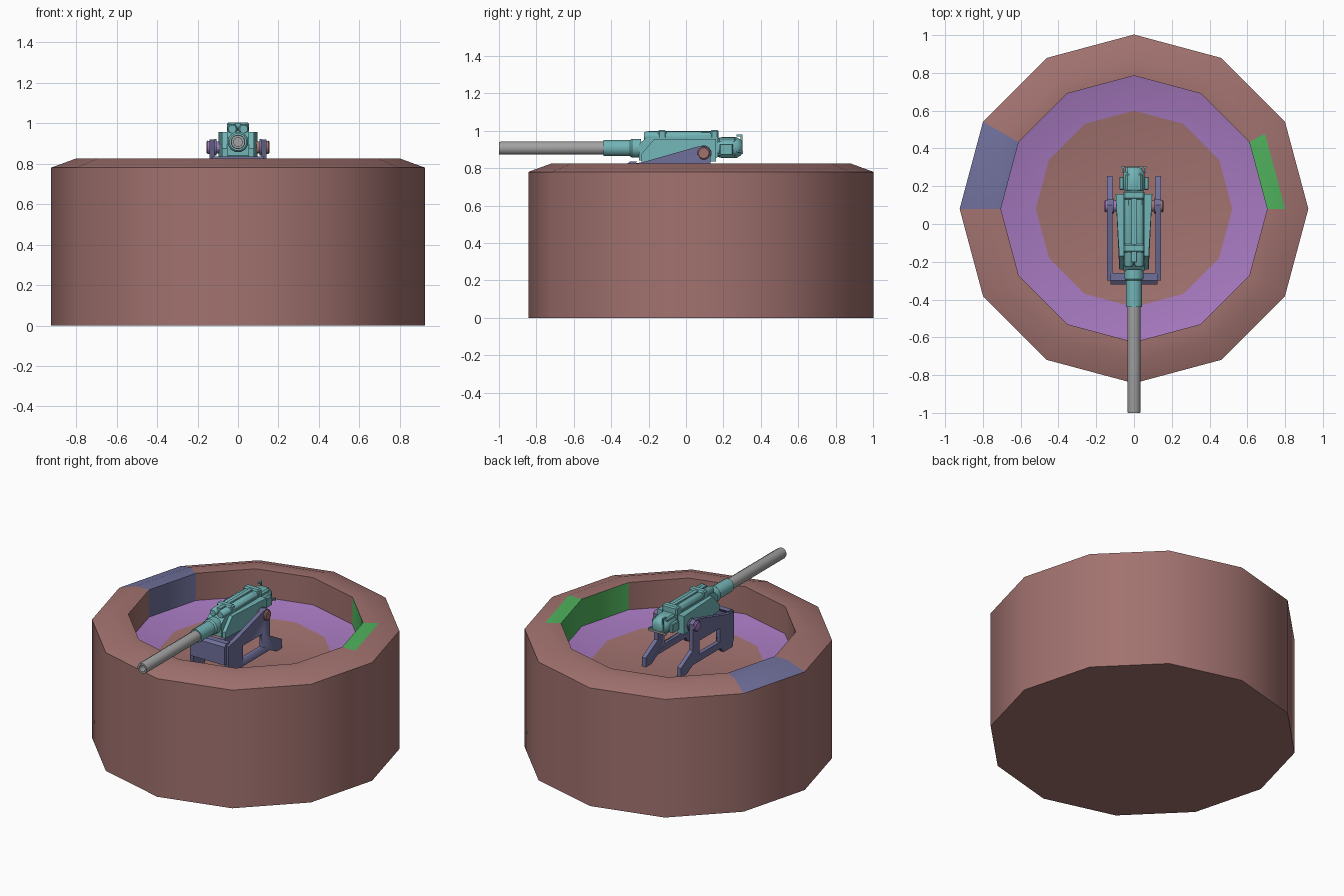
import bpy, bmesh, math
from mathutils import Matrix, Vector

cube = bpy.data.objects.get("Cube")
if cube:
    bpy.data.objects.remove(cube, do_unlink=True)


def material(name, r, g, b):
    m = bpy.data.materials.new(name)
    m.use_nodes = True
    m.diffuse_color = (r, g, b, 1)
    m.node_tree.nodes["Principled BSDF"].inputs["Base Color"].default_value = (r, g, b, 1)
    return m


BROWN = material("dusty red", .36, .17, .16)
PURPLE = material("violet", .38, .19, .52)
SLATE = material("slate blue", .16, .16, .33)
GREEN = material("green", .08, .45, .11)
TEAL = material("teal", .17, .46, .47)
GREY = material("steel grey", .36, .36, .36)


def finish(name, bm, *mats, angle=35):
    bmesh.ops.recalc_face_normals(bm, faces=bm.faces)
    me = bpy.data.meshes.new(name)
    bm.to_mesh(me)
    bm.free()
    ob = bpy.data.objects.new(name, me)
    bpy.context.collection.objects.link(ob)
    for m in mats:
        me.materials.append(m)
    bpy.ops.object.select_all(action='DESELECT')
    ob.select_set(True)
    bpy.context.view_layer.objects.active = ob
    bpy.ops.object.shade_smooth_by_angle(angle=math.radians(angle))
    return ob


def box(name, x, y, z, mat, bevel=0.0):
    """Box from (low, high) ranges."""
    bm = bmesh.new()
    bmesh.ops.create_cube(bm, size=1)
    for v in bm.verts:
        v.co = [lo + (c + .5) * (hi - lo) for c, (lo, hi) in zip(v.co, (x, y, z))]
    if bevel:
        bmesh.ops.bevel(bm, geom=bm.edges[:], offset=bevel, segments=1, affect='EDGES')
    return finish(name, bm, mat)


def lathe(name, profile, origin, axis, mat, sides=12):
    """Closed profile of (distance along axis, radius) turned about the axis."""
    turn = Vector((0, 0, 1)).rotation_difference(Vector(axis)).to_matrix()
    bm = bmesh.new()
    rings = []
    for d, r in profile:
        rings.append([bm.verts.new(turn @ Vector((r * math.cos(a), r * math.sin(a), d)) + Vector(origin))
                      for a in (math.tau * (i + .5) / sides for i in range(sides))])
    for lo, hi in zip(rings, rings[1:]):
        for i in range(sides):
            j = (i + 1) % sides
            bm.faces.new((lo[i], lo[j], hi[j], hi[i]))
    bm.faces.new(rings[0])
    bm.faces.new(rings[-1])
    return finish(name, bm, mat, angle=50 if sides < 10 else 35)


def side_plate(name, outline, x0, x1, mat):
    """(y, z) outline extruded between two x positions."""
    bm = bmesh.new()
    a, b = [[bm.verts.new((x, y, z)) for y, z in outline] for x in (x0, x1)]
    bm.faces.new(a)
    bm.faces.new(b)
    for i in range(len(a)):
        j = (i + 1) % len(a)
        bm.faces.new((a[i], a[j], b[j], b[i]))
    return finish(name, bm, mat)


# Twelve-sided emplacement: outer wall, sloped rim, pit wall, sloped bench, floor
FLOOR, CY = .6, .08
RINGS = [(.923, 0), (.923, .78), (.8, .825), (.705, .825), (.705, .645), (.52, FLOOR)]
bm = bmesh.new()
rings = [[bm.verts.new((r * math.cos(math.radians(30 * i)),
                        CY + r * math.sin(math.radians(30 * i)), z)) for i in range(12)]
         for r, z in RINGS]
bm.faces.new(rings[0])
bm.faces.new(rings[-1])
for k, (lo, hi) in enumerate(zip(rings, rings[1:])):
    for i in range(12):
        j = (i + 1) % 12
        f = bm.faces.new((lo[i], lo[j], hi[j], hi[i]))
        if k == 4:
            f.material_index = 1
        elif k in (1, 2, 3) and i == 5:
            f.material_index = 2
        elif (k == 2 and i == 0) or (k == 3 and i in (11, 0, 1)):
            f.material_index = 3
finish("emplacement", bm, BROWN, PURPLE, SLATE, GREEN)

# Carriage: two cheeks with a window, joined by a front bar
CHEEK = [(-.3, .66), (-.3, .82), (-.22, .835), (.06, .915), (.1, .92), (.13, .9),
         (.13, .73), (.255, .66), (.255, FLOOR), (.2, FLOOR), (.13, .635),
         (-.16, .635), (-.19, FLOOR), (-.28, FLOOR)]
cutter = box("window_cutter", (-.3, .3), (-.15, .06), (.68, .77), SLATE)
cutter.hide_render = True
cutter.hide_viewport = True
for s, side in ((1, "left"), (-1, "right")):
    cheek = side_plate(side + "_carriage_cheek", CHEEK, s * .115, s * .142, SLATE)
    cut = cheek.modifiers.new("window", 'BOOLEAN')
    cut.object, cut.solver = cutter, 'EXACT'
    lathe(side + "_trunnion", [(0, .03), (.06, .034), (.066, .028)], (s * .09, .095, .88),
          (s, 0, 0), BROWN if s > 0 else PURPLE, 12)
    lathe(side + "_trunnion_hub", [(0, .042), (.01, .042)], (s * .105, .095, .88), (s, 0, 0), SLATE, 12)
front = side_plate("carriage_front_bar", [(-.32, .7), (-.32, .82), (-.3, .835), (-.26, .835),
                                          (-.285, .81), (-.295, .7)], -.125, .125, SLATE)

# Gun cradle: centre body and side armour
side_plate("gun_body", [(-.25, .84), (-.25, .93), (-.21, .965), (.17, .965), (.17, .86), (.13, .835)],
           -.055, .055, TEAL)
ARMOUR = [(-.24, .835), (-.24, .875), (-.17, .955), (.16, .955), (.16, .835)]
for s, side in ((1, "left"), (-1, "right")):
    plate = side_plate(side + "_side_armour", ARMOUR, s * .05, s * .097, TEAL)
    for v in plate.data.vertices:
        if abs(v.co.x) > .09 and v.co.y < -.16:
            v.co.x = s * .078
    # Recoil tubes above the body
    lathe(side + "_recoil_tube", [(-.225, .02), (-.215, .026), (.17, .026)],
          (s * .028, 0, .97), (0, 1, 0), TEAL, 10)
    box(side + "_breech_lug", (s * .065 - .012, s * .065 + .012), (.18, .25), (.87, .93), TEAL, .004)
    box(side + "_handle_post", (s * .06 - .004, s * .06 + .004), (.27, .305), (.885, .893), TEAL)
for i, y in enumerate((-.13, .15)):
    box(f"tube_clamp_{i + 1}", (-.055, .055), (y - .02, y + .025), (.95, 1.004), TEAL, .008)
box("top_rail", (-.012, .012), (-.2, .16), (.96, 1.0), TEAL)

# Breech and rear controls
lathe("breech", [(.16, .05), (.19, .06), (.27, .06), (.295, .045), (.302, .025)],
      (0, 0, .91), (0, 1, 0), TEAL, 8)
box("breech_block", (-.045, .045), (.17, .27), (.86, .965), TEAL, .01)
box("rear_handle", (-.065, .065), (.296, .305), (.875, .888), GREY)
box("rear_sight_post", (-.045, -.035), (.292, .302), (.9, .98), TEAL)
box("rear_sight_bar", (-.045, -.035), (.27, .302), (.97, .98), TEAL)

# Barrel sleeve and hollow barrel
lathe("barrel_sleeve", [(-.44, .036), (-.44, .044), (-.3, .044), (-.29, .052), (-.24, .052)],
      (0, 0, .907), (0, 1, 0), TEAL, 12)
lathe("barrel", [(-.9, .022), (-1, .022), (-1, .034), (-.99, .036), (-.25, .036)],
      (0, 0, .907), (0, 1, 0), GREY, 12)
